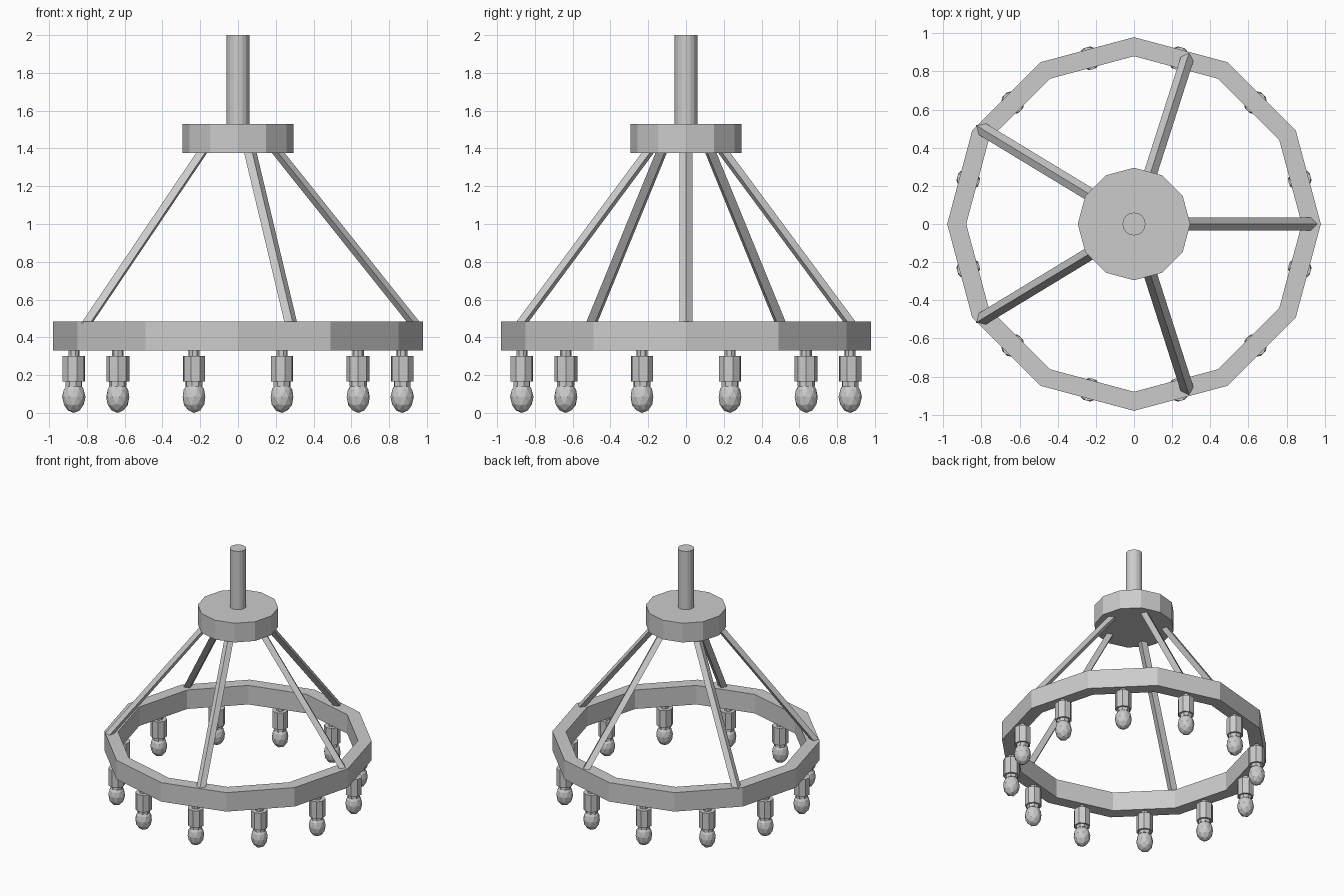
import bpy, bmesh
from math import cos, sin, pi, radians, atan2
from mathutils import Matrix, Vector

if "Cube" in bpy.data.objects:
    bpy.data.objects.remove(bpy.data.objects["Cube"])


def finish(name, bm):
    bmesh.ops.recalc_face_normals(bm, faces=bm.faces)
    mesh = bpy.data.meshes.new(name)
    bm.to_mesh(mesh)
    bm.free()
    ob = bpy.data.objects.new(name, mesh)
    bpy.context.collection.objects.link(ob)
    return ob


def add_cylinder(bm, r, z0, z1, sides, x=0, y=0, rot=0):
    m = Matrix.Translation((x, y, (z0 + z1) / 2)) @ Matrix.Rotation(rot, 4, 'Z')
    bmesh.ops.create_cone(bm, cap_ends=True, segments=sides, radius1=r, radius2=r,
                          depth=z1 - z0, matrix=m)


def cylinder(name, *args):
    bm = bmesh.new()
    add_cylinder(bm, *args)
    return finish(name, bm)


# Ceiling stem and hub
cylinder("stem", 0.06, 1.52, 2.0, 16)
cylinder("hub", 0.295, 1.375, 1.53, 12)

# Twelve-sided ring with a rectangular section
bm = bmesh.new()
section = [(0.98, 0.33), (0.98, 0.483), (0.88, 0.483), (0.88, 0.33)]
loops = [[bm.verts.new((r * cos(k * pi / 6), r * sin(k * pi / 6), z)) for r, z in section]
         for k in range(12)]
for k in range(12):
    a, b = loops[k], loops[(k + 1) % 12]
    for j in range(4):
        n = (j + 1) % 4
        bm.faces.new((a[j], b[j], b[n], a[n]))
finish("ring", bm)


# Slanted struts: diamond section, cut level at both ends
def strut(name, top, bottom):
    bm = bmesh.new()
    ang = atan2(bottom[1] - top[1], bottom[0] - top[0])
    u = Vector((cos(ang), sin(ang), 0)) * 0.034
    v = Vector((-sin(ang), cos(ang), 0)) * 0.035
    ends = []
    for (x, y), z in ((top, 1.38), (bottom, 0.476)):
        c = Vector((x, y, z))
        ends.append([bm.verts.new(c + d) for d in (u, v, -u, -v)])
    for j in range(4):
        n = (j + 1) % 4
        bm.faces.new((ends[0][j], ends[0][n], ends[1][n], ends[1][j]))
    bm.faces.new(ends[0])
    bm.faces.new(ends[1])
    finish(name, bm)


strut("strut_right", (0.21, 0), (0.932, 0))
for side, s in (("back", 1), ("front", -1)):
    strut("strut_" + side, (0.065, s * 0.2), (0.28, s * 0.87))
    strut("strut_left_" + side, (-0.19, s * 0.13), (-0.80, s * 0.50))

# Lamps under the middle of each ring side
for k in range(12):
    a = radians(15 + 30 * k)
    x, y = 0.9 * cos(a), 0.9 * sin(a)
    bm = bmesh.new()
    add_cylinder(bm, 0.03, 0.29, 0.34, 8, x, y, a)
    add_cylinder(bm, 0.061, 0.165, 0.302, 8, x, y, a)
    add_cylinder(bm, 0.046, 0.14, 0.17, 8, x, y, a)
    finish(f"socket_{k + 1}", bm)
    bm = bmesh.new()
    m = (Matrix.Translation((x, y, 0.084)) @ Matrix.Rotation(a, 4, 'Z')
         @ Matrix.Diagonal((0.062, 0.062, 0.084, 1)))
    bmesh.ops.create_icosphere(bm, subdivisions=2, radius=1, matrix=m)
    finish(f"bulb_{k + 1}", bm)
